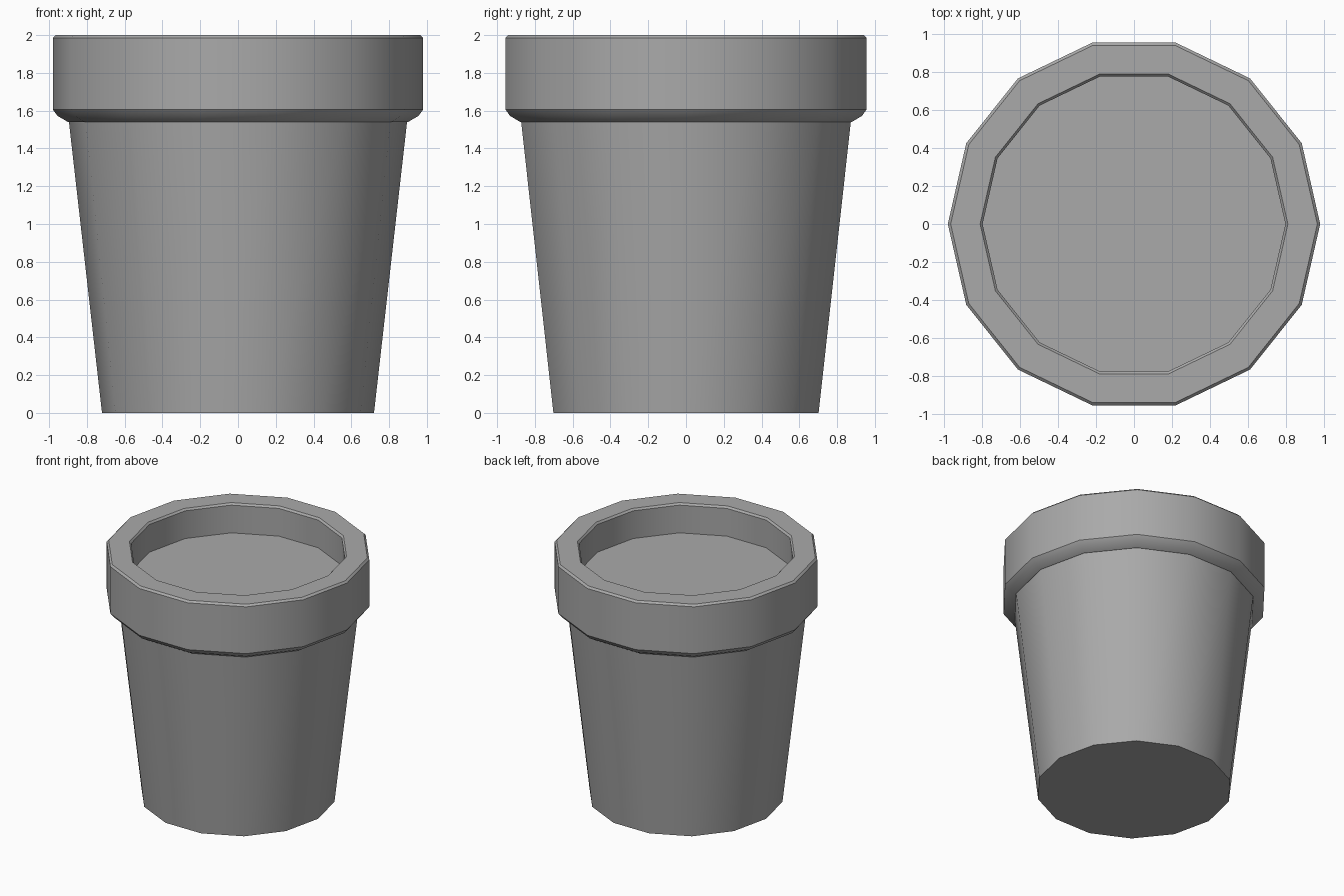
import bpy, bmesh, math

cube = bpy.data.objects.get("Cube")
if cube:
    bpy.data.objects.remove(cube, do_unlink=True)

SIDES = 14


def material(name, colour):
    mat = bpy.data.materials.new(name)
    mat.use_nodes = True
    mat.diffuse_color = colour
    mat.node_tree.nodes["Principled BSDF"].inputs["Base Color"].default_value = colour
    return mat


def turned(name, profile, mat):
    """Turn a (radius, height) profile round z and cap its two ends."""
    bm = bmesh.new()
    rings = []
    for r, z in profile:
        angles = [math.tau * i / SIDES for i in range(SIDES)]
        rings.append([bm.verts.new((r * math.cos(a), r * math.sin(a), z)) for a in angles])
    for low, high in zip(rings, rings[1:]):
        for i in range(SIDES):
            j = (i + 1) % SIDES
            bm.faces.new((low[i], low[j], high[j], high[i]))
    bm.faces.new(rings[0][::-1])
    bm.faces.new(rings[-1])
    mesh = bpy.data.meshes.new(name)
    bm.to_mesh(mesh)
    bm.free()
    mesh.materials.append(mat)
    obj = bpy.data.objects.new(name, mesh)
    bpy.context.collection.objects.link(obj)
    bpy.ops.object.select_all(action="DESELECT")
    obj.select_set(True)
    bpy.context.view_layer.objects.active = obj
    bpy.ops.object.shade_smooth_by_angle(angle=math.radians(30))
    return obj


grey = material("plain grey", (0.4, 0.4, 0.4, 1))

# Tapered body, rolled rim with bevelled edges, and recessed fill in one shell
turned("flower_pot", [
    (0.72, 0), (0.895, 1.54),                      # body
    (0.9, 1.54), (0.955, 1.572), (0.98, 1.605),    # underside of rim
    (0.98, 1.985), (0.965, 2.0),                   # outer rim
    (0.81, 2.0), (0.797, 1.985), (0.797, 1.76),    # inner rim down to fill
], grey)
